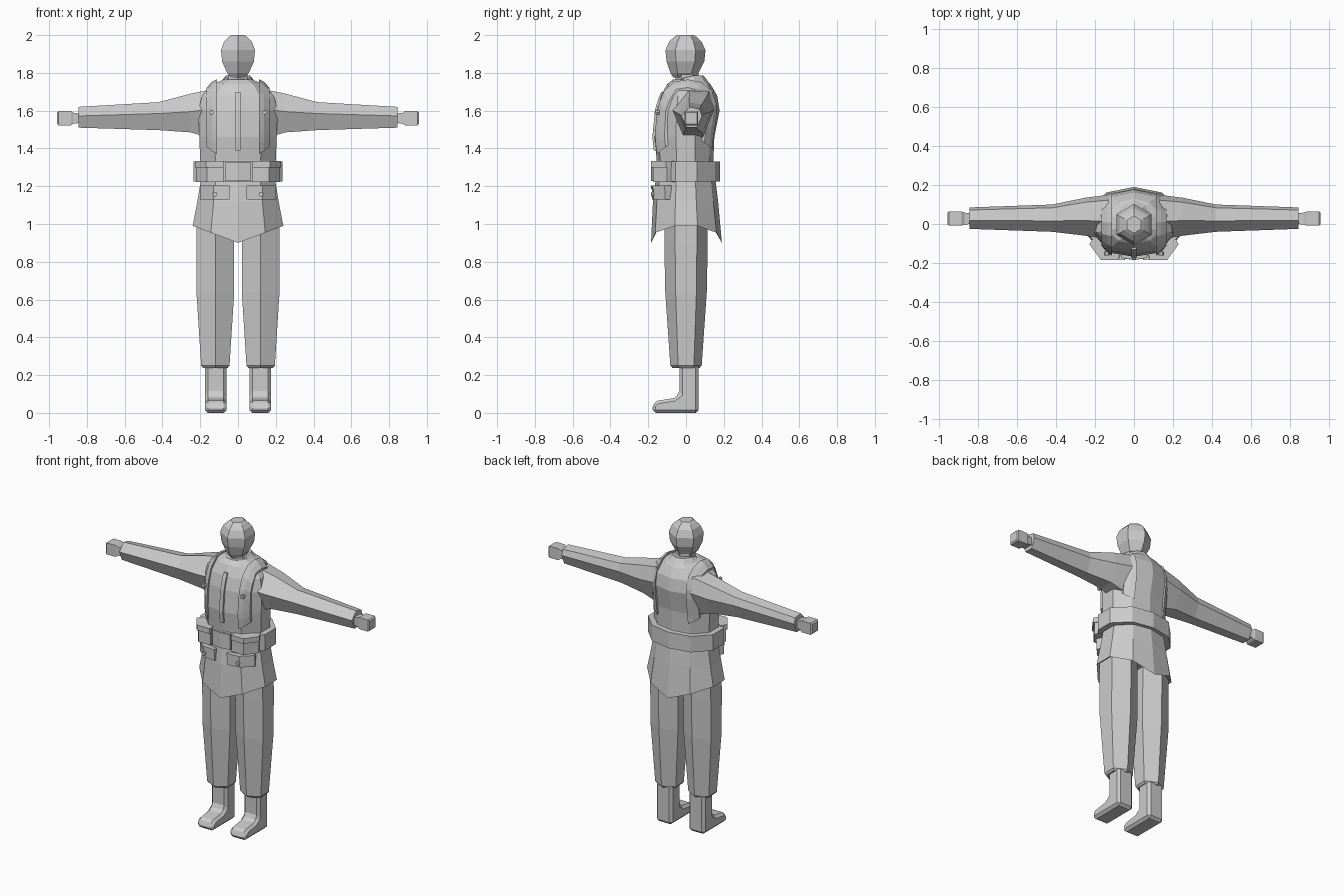
import bpy
import bmesh
from math import sin, cos, pi, radians
from mathutils import Vector
from mathutils.bvhtree import BVHTree

cube = bpy.data.objects.get("Cube")
if cube:
    bpy.data.objects.remove(cube)

grey = bpy.data.materials.new("plain light grey")
grey.use_nodes = True
colour = (0.6, 0.6, 0.6, 1)
grey.diffuse_color = colour
grey.node_tree.nodes["Principled BSDF"].inputs["Base Color"].default_value = colour


def build(name, verts, faces, bevel=0):
    """Make one flat-shaded grey object."""
    mesh = bpy.data.meshes.new(name)
    mesh.from_pydata(verts, [], faces)
    bm = bmesh.new()
    bm.from_mesh(mesh)
    bmesh.ops.recalc_face_normals(bm, faces=bm.faces)
    bm.to_mesh(mesh)
    bm.free()
    mesh.materials.append(grey)
    obj = bpy.data.objects.new(name, mesh)
    bpy.context.collection.objects.link(obj)
    if bevel:
        mod = obj.modifiers.new("bevel", "BEVEL")
        mod.width, mod.segments = bevel, 1
        mod.limit_method = "ANGLE"
        mod.angle_limit = radians(50)
    return obj


def pair(name, verts, faces, bevel=0):
    """Make a left part and its mirrored right part."""
    for side, s in (("left_", 1), ("right_", -1)):
        build(side + name, [(s * x, y, z) for x, y, z in verts], faces, bevel)


def loft(rings):
    """Join equal rings of points and cap both ends."""
    n = len(rings[0])
    verts = [p for ring in rings for p in ring]
    faces = [(k * n + i, k * n + (i + 1) % n, (k + 1) * n + (i + 1) % n, (k + 1) * n + i)
             for k in range(len(rings) - 1) for i in range(n)]
    last = (len(rings) - 1) * n
    return verts, faces + [tuple(range(n)), tuple(range(last, last + n))]


def prism(outline, z0, z1):
    return loft([[(x, y, z) for x, y in outline] for z in (z0, z1)])


def body_ring(z, w, f, b, dip=0):
    """Ten-sided body section; dip lowers front and back."""
    half = [(0, -f, z - dip), (.6 * w, -.88 * f, z - .4 * dip), (w, -.32 * f, z),
            (w, .32 * b, z), (.6 * w, .85 * b, z - .4 * dip), (0, b, z - dip)]
    return half + [(-x, y, h) for x, y, h in reversed(half[1:5])]


def hexagon(cx, cy, z, w, d):
    """Hexagon with a corner facing forward."""
    return [(cx + w * sin(i * pi / 3) / sin(pi / 3), cy - d * cos(i * pi / 3), z) for i in range(6)]


# Jacket upper body
chest = [(1.2, .195, .155, .15), (1.34, .2, .155, .145), (1.46, .205, .168, .15),
         (1.6, .21, .155, .178), (1.68, .19, .132, .165), (1.74, .135, .1, .13),
         (1.765, .075, .07, .1)]
torso_verts, torso_faces = loft([body_ring(*r) for r in chest])
build("jacket_torso", torso_verts, torso_faces)
surface = BVHTree.FromPolygons([Vector(v) for v in torso_verts], torso_faces)

# Jacket skirt with pointed front and back hem and a raised inside
build("jacket_skirt", *loft([body_ring(1.24, .195, .16, .155), body_ring(1.12, .215, .175, .17),
                             body_ring(.99, .24, .185, .19, .09),
                             body_ring(1.0, .225, .17, .175, .07),
                             body_ring(1.02, .19, .14, .14)]))

# Belt, buckle and belt pouches
build("belt", *loft([body_ring(1.225, .235, .172, .18), body_ring(1.33, .235, .172, .18)]))
build("belt_buckle", *prism([(-.065, -.15), (-.065, -.174), (0, -.184),
                             (.065, -.174), (.065, -.15)], 1.228, 1.328))
pouch = [(.075, -.13), (.075, -.176), (.165, -.176), (.222, -.1), (.2, -.06)]
pair("belt_pouch", *prism(pouch, 1.222, 1.3))
pair("pouch_flap", *prism([(x * 1.03, y * 1.05) for x, y in pouch], 1.3, 1.334))

# Skirt pockets
pocket = [(.045, -.12), (.045, -.18), (.13, -.172), (.2, -.11), (.18, -.07)]
pair("skirt_pocket", *prism(pocket, 1.13, 1.19))
pair("pocket_flap", *prism([(x, y * 1.03) for x, y in pocket], 1.185, 1.205))

# Shoulder straps laid over the jacket surface
strap = []
for step in range(17):
    a = radians(-38 + step * 256 / 16)
    ray = Vector((0, -cos(a), sin(a)))
    for x in (.112, .138, .166):
        hit = surface.ray_cast(Vector((x, .01, 1.5)), ray)[0]
        strap.append(tuple(hit + ray * .016))
strap_n = len(strap)
inner = [(x, .01 + (y - .01) * .84, 1.5 + (z - 1.5) * .84) for x, y, z in strap]
rows = [[strap[i], strap[i + 1], strap[i + 2], inner[i + 2], inner[i + 1], inner[i]]
        for i in range(0, strap_n, 3)]
pair("shoulder_strap", *loft(rows))

# Front placket
placket = []
for z in (1.39, 1.46, 1.53, 1.6, 1.66, 1.7):
    y = surface.ray_cast(Vector((0, 0, z)), Vector((0, -1, 0)))[0].y
    placket.append([(-.013, y - .01, z), (.013, y - .01, z), (.013, y + .03, z), (-.013, y + .03, z)])
build("jacket_placket", *loft(placket))


# Buttons
def button(x, y, z, r=.013):
    return loft([[(x + r * cos(i * pi / 3), y + d, z + r * sin(i * pi / 3)) for i in range(6)]
                 for d in (-.01, .01)])


pair("pocket_button", *button(.122, -.176, 1.158))
pair("chest_button", *button(.14, -.151, 1.59))

# Collar: standing band with flared points in front
collar_base, collar_rim, collar_top = [], [], []
for i in range(10):
    a = i * pi / 5
    sx, cy = sin(a), -cos(a)
    drop = .035 if i in (1, 9) else 0
    collar_base.append((.09 * sx, .015 + .095 * cy, 1.735 - drop))
    collar_rim.append((.105 * sx, .015 + .112 * cy, 1.742 - drop))
    collar_top.append((.068 * sx, .015 + .078 * cy, 1.785 - .035 * max(0, -cy)))
build("collar", *loft([collar_base, collar_rim, collar_top]))

# Neck and faceted head
build("neck", *loft([hexagon(0, .005, 1.72, .05, .06), hexagon(0, .005, 1.82, .05, .06)]))
head = [(1.775, .035, .055, -.012), (1.8, .058, .075, -.008), (1.86, .084, .1, -.003),
        (1.92, .09, .106, -.003), (1.965, .074, .086, -.003), (1.99, .05, .06, -.003),
        (2.0, .036, .045, -.003)]
build("head", *loft([hexagon(0, cy, z, w, d) for z, w, d, cy in head]))


# Sleeves
def sleeve_ring(x, top, mid, low, f, b):
    d = b - f
    return [(x, f + .4 * d, top), (x, b - .12 * d, top - .012), (x, b, mid),
            (x, b - .25 * d, low), (x, f + .25 * d, low), (x, f, mid)]


pair("sleeve", *loft([sleeve_ring(.13, 1.715, 1.61, 1.45, -.08, .15),
                      sleeve_ring(.25, 1.69, 1.595, 1.485, -.06, .135),
                      sleeve_ring(.42, 1.645, 1.585, 1.497, -.04, .1),
                      sleeve_ring(.845, 1.62, 1.572, 1.51, -.025, .085)]))

# Hands
hand = [(.82, .024, .028), (.87, .028, .03), (.885, .038, .036), (.95, .038, .036), (.958, .03, .03)]
pair("hand", *loft([[(x, .028 + sy * d, 1.56 + sz * h)
                     for sy, sz in ((-1, -1), (1, -1), (1, 1), (-1, 1))] for x, h, d in hand]))

# Trouser legs
leg = [(1.06, .12, .098, .115), (.9, .12, .1, .115), (.64, .12, .1, .11),
       (.25, .12, .075, .083), (.238, .12, .065, .072)]
pair("trouser_leg", *loft([hexagon(cx, 0, z, w, d) for z, cx, w, d in leg]))

# Boots: side profile across the foot with chamfered edges
boot = [(-.035, .26), (.067, .26), (.067, 0), (-.175, 0), (-.18, .042),
        (-.15, .065), (-.065, .078), (-.035, .1)]
pair("boot", *loft([[(x, y, z) for y, z in boot] for x in (.06, .176)]), bevel=.016)
